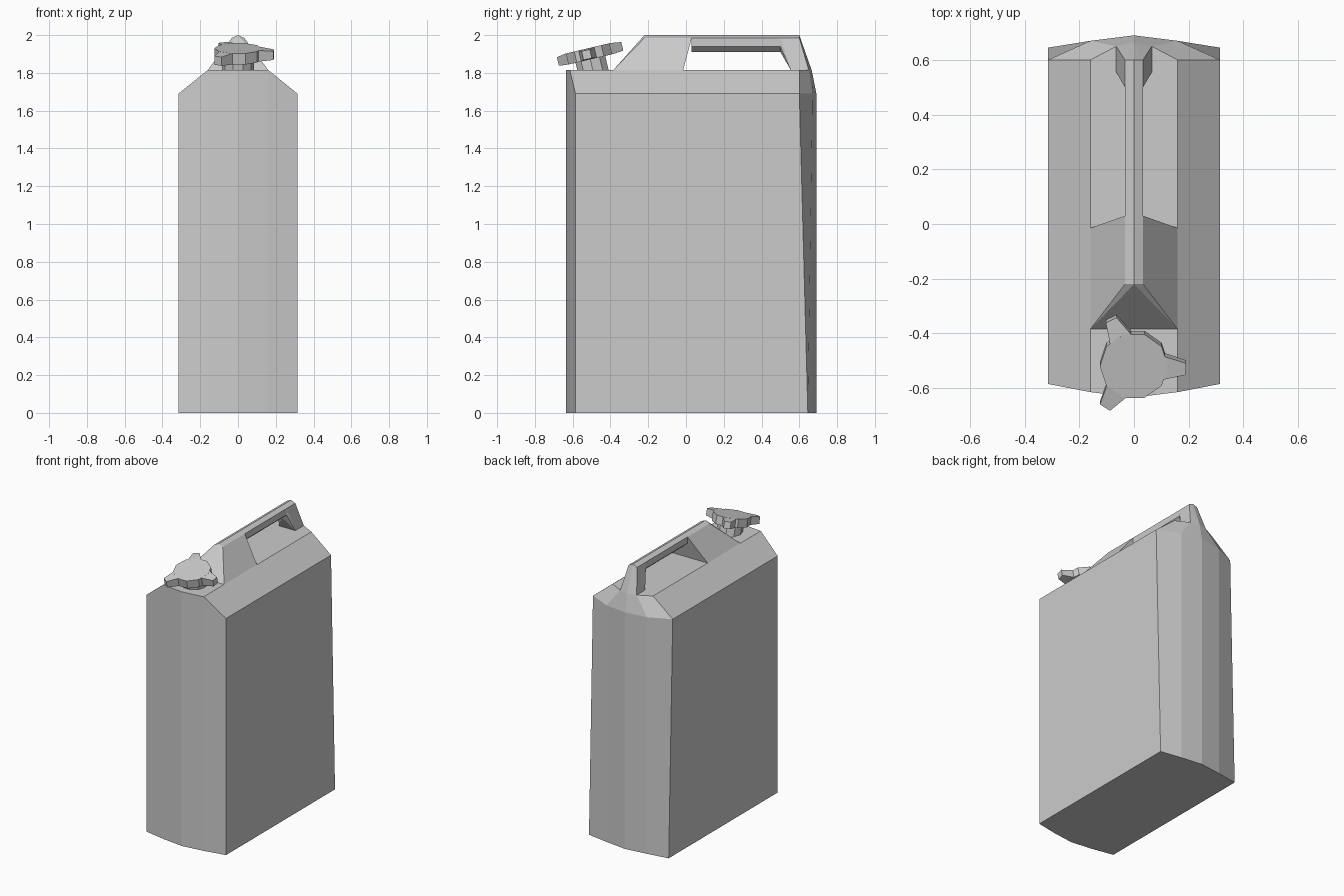
import bpy, bmesh, math
from mathutils import Matrix, Vector

if "Cube" in bpy.data.objects:
    bpy.data.objects.remove(bpy.data.objects["Cube"])


def finish(bm, name, matrix=None):
    bmesh.ops.recalc_face_normals(bm, faces=bm.faces[:])
    if matrix:
        bm.transform(matrix)
    me = bpy.data.meshes.new(name)
    bm.to_mesh(me)
    bm.free()
    ob = bpy.data.objects.new(name, me)
    bpy.context.collection.objects.link(ob)
    return ob


def hull(name, half, matrix=None):
    """Convex solid from the points of its right half, mirrored in x."""
    pts = {p for x, y, z in half for p in ((x, y, z), (-x, y, z))}
    bm = bmesh.new()
    for p in sorted(pts):
        bm.verts.new(p)
    bmesh.ops.convex_hull(bm, input=bm.verts[:])
    bmesh.ops.dissolve_limit(bm, angle_limit=0.01, verts=bm.verts[:], edges=bm.edges[:])
    return finish(bm, name, matrix)


def cylinder(name, radius, z0, z1, matrix, sides=10):
    bm = bmesh.new()
    bmesh.ops.create_cone(bm, cap_ends=True, segments=sides, radius1=radius, radius2=radius,
                          depth=z1 - z0, matrix=Matrix.Translation((0, 0, (z0 + z1) / 2))
                          @ Matrix.Rotation(math.pi / 2, 4, 'Z'))
    return finish(bm, name, matrix)


# Tank body: three plan outlines lofted together (right half, front to back)
DECK = 1.815
rings = [
    (0.0, [(0, -.635), (.16, -.615), (.315, -.585), (.315, .645), (.16, .67), (0, .69)]),
    (1.69, [(0, -.635), (.16, -.615), (.315, -.585), (.315, .60), (.16, .67), (0, .69)]),
    (DECK, [(0, -.635), (.16, -.615), (.16, -.615), (.16, .60), (.065, .65), (0, .665)]),
]
bm = bmesh.new()
loops = []
for z, half in rings:
    outline = half + [(-x, y) for x, y in half[-2:0:-1]]
    loops.append([bm.verts.new((x, y, z)) for x, y in outline])
n = len(loops[0])
for low, high in zip(loops, loops[1:]):
    for i in range(n):
        j = (i + 1) % n
        bm.faces.new((low[i], low[j], high[j], high[i]))
bm.faces.new(loops[0][::-1])
bm.faces.new(loops[-1])
bmesh.ops.remove_doubles(bm, verts=bm.verts[:], dist=1e-4)
finish(bm, "tank_body")

# Handle: sloped front block, diamond-edged grip bar, flared rear leg
W = .033
hull("handle_front", [(.16, -.385, DECK), (W, -.22, 1.985), (0, -.22, 2.0),
                      (.16, -.015, DECK), (W, .03, 1.985), (0, .03, 2.0)])
section = [(0, 2.0), (W, 1.985), (W, 1.94), (0, 1.91)]
hull("handle_grip", [(x, y, z) for y in (.03, .50) for x, z in section])
hull("handle_rear", [(.065, .555, DECK), (.065, .65, DECK), (0, .665, DECK), (W, .50, 1.94),
                     (0, .50, 1.91), (W, .50, 1.985), (0, .50, 2.0), (W, .60, 1.985), (0, .60, 2.0)])

# Tilted spout and screw cap with three finger lugs
tilt = Matrix.Translation((0, -.52, 1.93)) @ Matrix.Rotation(math.radians(13.2), 4, 'X')
cylinder("spout_neck", .085, -.15, -.05, tilt)
cylinder("cap_disc", .125, -.06, 0, tilt)
lug = [(.042, .09, 0), (.042, .09, -.06), (.042, .115, 0), (.042, .115, -.06),
       (.022, .19, -.008), (.022, .19, -.055)]
for k in range(3):
    turn = Matrix.Rotation(math.radians(26 + 120 * k), 4, 'Z')
    hull(f"cap_lug_{k + 1}", lug, tilt @ turn)
